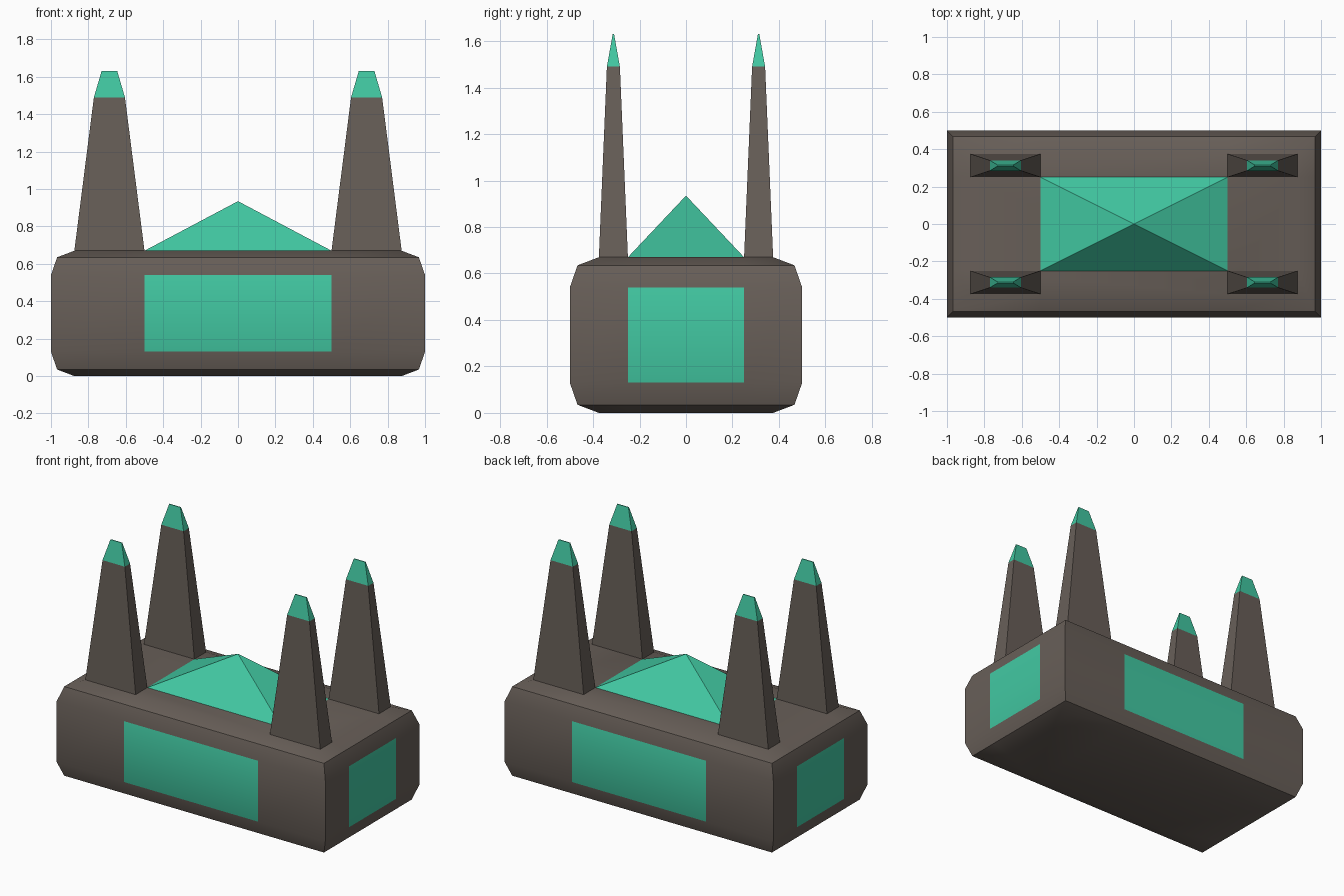
import bpy, bmesh

if "Cube" in bpy.data.objects:
    bpy.data.objects.remove(bpy.data.objects["Cube"])


def material(name, rgb):
    m = bpy.data.materials.new(name)
    m.diffuse_color = (*rgb, 1.0)
    m.use_nodes = True
    m.node_tree.nodes["Principled BSDF"].inputs["Base Color"].default_value = m.diffuse_color
    return m


BROWN = material("dark brown stone", (0.138, 0.114, 0.098))
GREEN = material("sea green", (0.054, 0.578, 0.361))


def make_object(name, bm):
    bmesh.ops.recalc_face_normals(bm, faces=bm.faces)
    mesh = bpy.data.meshes.new(name)
    bm.to_mesh(mesh)
    bm.free()
    mesh.materials.append(BROWN)
    mesh.materials.append(GREEN)
    obj = bpy.data.objects.new(name, mesh)
    bpy.context.collection.objects.link(obj)
    return obj


def loft(bm, rings):
    """Join rings of equal point count; returns the bands of side faces."""
    rows = [[bm.verts.new(p) for p in ring] for ring in rings]
    n = len(rows[0])
    return rows, [[bm.faces.new((a[i], a[(i + 1) % n], b[(i + 1) % n], b[i]))
                   for i in range(n)] for a, b in zip(rows, rows[1:])]


# Body: rectangular rings with rounded-off top and bottom, panel cuts on each side
def body_ring(inset, z):
    x, y = 1 - inset, 0.5 - inset
    return [(px, py, z) for px, py in (
        (-x, -y), (-0.5, -y), (0.5, -y), (x, -y), (x, -0.25), (x, 0.25),
        (x, y), (0.5, y), (-0.5, y), (-x, y), (-x, 0.25), (-x, -0.25))]


TOP = 0.67
half = [(0.125, 0.0), (0.033, 0.035), (0.0, 0.13)]
profile = half + [(inset, TOP - z) for inset, z in reversed(half)]
bm = bmesh.new()
rows, bands = loft(bm, [body_ring(i, z) for i, z in profile])
bm.faces.new(rows[0])
bm.faces.new(rows[-1])
for face in bands[2][1::3]:          # middle face of each upright side
    face.material_index = 1
body = make_object("body", bm)
bpy.context.view_layer.objects.active = body
body.select_set(True)
bpy.ops.object.shade_smooth_by_angle(angle=0.52)
body.select_set(False)

# Low pyramid roof
bm = bmesh.new()
base = [bm.verts.new((x, y, TOP)) for x, y in
        ((-0.5, -0.25), (0.5, -0.25), (0.5, 0.25), (-0.5, 0.25))]
apex = bm.verts.new((0, 0, 0.935))
for i in range(4):
    bm.faces.new((base[i], base[(i + 1) % 4], apex)).material_index = 1
bm.faces.new(base)
make_object("roof", bm)


# Four corner towers with green tips, mirrored from one
def tower_ring(hx, hy, z):
    return [(0.6875 + sx * hx, 0.3125 + sy * hy, z)
            for sx, sy in ((-1, -1), (1, -1), (1, 1), (-1, 1))]


bm = bmesh.new()
rows, bands = loft(bm, [tower_ring(0.1875, 0.0625, TOP),
                        tower_ring(0.083, 0.028, 1.49),
                        tower_ring(0.042, 0.003, 1.63)])
bm.faces.new(rows[0])
tip = bm.faces.new(rows[-1])
for face in bands[1] + [tip]:
    face.material_index = 1
towers = make_object("corner_towers", bm)
mirror = towers.modifiers.new("mirror", 'MIRROR')
mirror.use_axis = (True, True, False)
